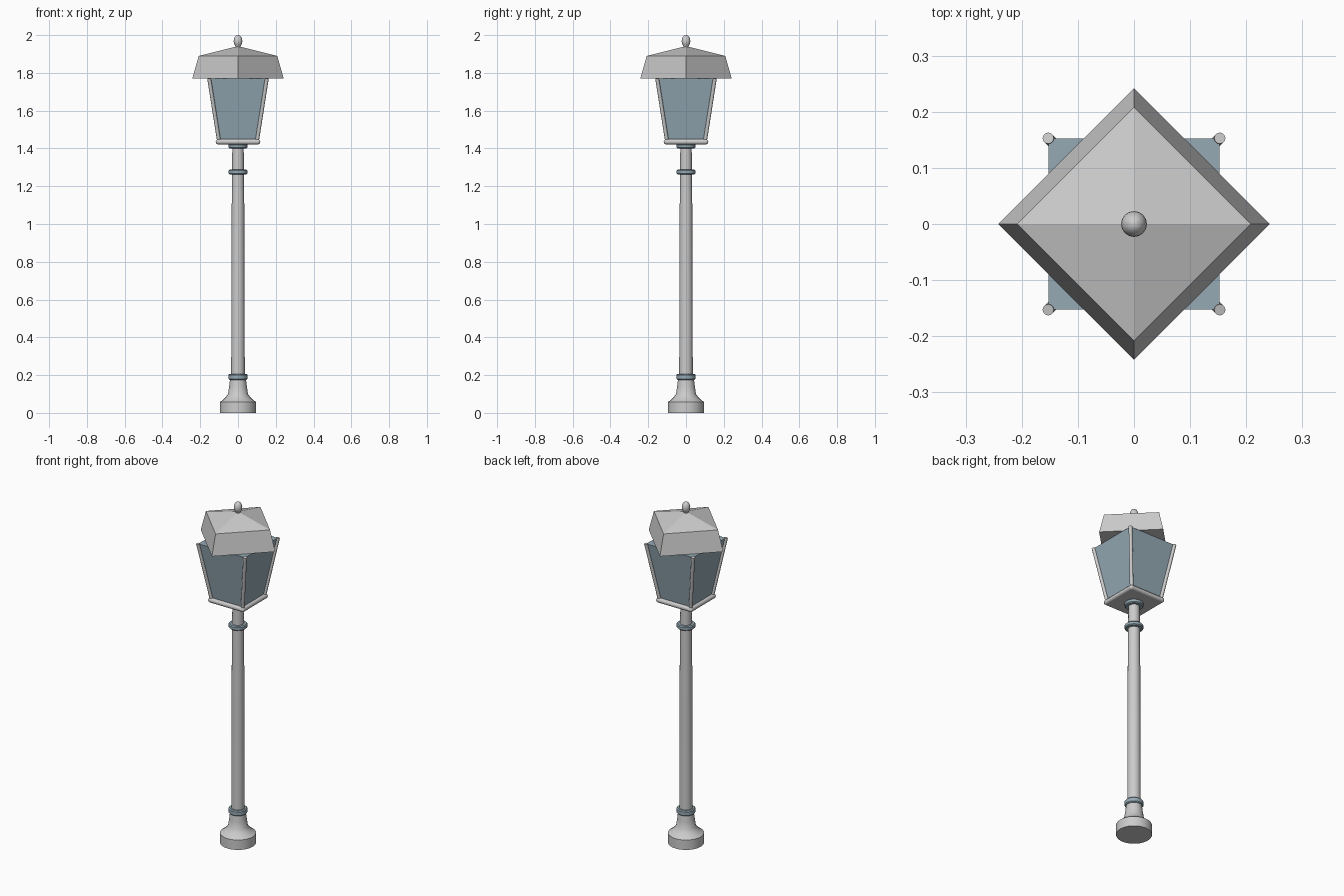
import bpy, bmesh, math
from mathutils import Vector

if "Cube" in bpy.data.objects:
    bpy.data.objects.remove(bpy.data.objects["Cube"])

blue = bpy.data.materials.new("blue_grey")
blue.diffuse_color = (0.30, 0.40, 0.46, 1)
blue.use_nodes = True
blue.node_tree.nodes["Principled BSDF"].inputs["Base Color"].default_value = blue.diffuse_color


def finish(name, bm, mat=None, smooth=True):
    bmesh.ops.recalc_face_normals(bm, faces=bm.faces)
    me = bpy.data.meshes.new(name)
    bm.to_mesh(me)
    bm.free()
    ob = bpy.data.objects.new(name, me)
    bpy.context.collection.objects.link(ob)
    if mat:
        me.materials.append(mat)
    if smooth:
        bpy.ops.object.select_all(action='DESELECT')
        ob.select_set(True)
        bpy.context.view_layer.objects.active = ob
        bpy.ops.object.shade_smooth_by_angle(angle=math.radians(35))
    return ob


def lathe(name, profile, segs=24, turn=0.0, mat=None, smooth=True):
    """Closed solid from (radius, z) points, bottom to top."""
    bm = bmesh.new()
    rings = []
    for r, z in profile:
        n = 1 if r == 0 else segs
        rings.append([bm.verts.new((r * math.cos(turn + math.tau * i / segs),
                                    r * math.sin(turn + math.tau * i / segs), z))
                      for i in range(n)])
    for a, b in zip(rings, rings[1:]):
        for i in range(segs):
            j = (i + 1) % segs
            quad = [a[i % len(a)], a[j % len(a)], b[j % len(b)], b[i % len(b)]]
            bm.faces.new(list(dict.fromkeys(quad)))
    for ring in (rings[0], rings[-1]):
        if len(ring) > 2:
            bm.faces.new(ring)
    return finish(name, bm, mat, smooth)


def rod(name, p, q, r):
    p, q = Vector(p), Vector(q)
    bm = bmesh.new()
    bmesh.ops.create_cone(bm, cap_ends=True, segments=12, radius1=r, radius2=r,
                          depth=(q - p).length)
    bm.transform(Vector((0, 0, 1)).rotation_difference(q - p).to_matrix().to_4x4())
    bmesh.ops.translate(bm, verts=bm.verts, vec=(p + q) / 2)
    return finish(name, bm)


# Foot and tapered pole
lathe("foot", [(0.096, 0), (0.096, 0.058), (0.085, 0.064), (0.066, 0.082),
               (0.053, 0.10), (0.047, 0.14), (0.042, 0.18)])
lathe("pole", [(0.036, 0.17), (0.035, 0.65), (0.033, 1.13), (0.030, 1.42)])

# Collars
for name, z0, z1 in (("lower_collar", 0.175, 0.206), ("upper_collar", 1.263, 1.288),
                     ("lantern_collar", 1.40, 1.424)):
    lathe(name, [(0.045, z0), (0.050, z0 + 0.005), (0.050, z1 - 0.005), (0.045, z1)],
          mat=blue)

# Lantern floor with rounded rails
d, q = math.sqrt(2), math.pi / 4
lathe("lantern_floor", [(0.106 * d, 1.422), (0.106 * d, 1.445)], 4, q, smooth=False)

# Glass body
lathe("glass", [(0.100 * d, 1.44), (0.152 * d, 1.77)], 4, q, blue, False)

# Rails, rounded corners and corner posts, repeated on four sides
corners = [(1, 1), (-1, 1), (-1, -1), (1, -1)]
for i, (x, y) in enumerate(corners):
    u, v = corners[(i + 1) % 4]
    c = 0.104
    rod("floor_rail", (c * x, c * y, 1.435), (c * u, c * v, 1.435), 0.014)
    bm = bmesh.new()
    bmesh.ops.create_uvsphere(bm, u_segments=12, v_segments=8, radius=0.014)
    bmesh.ops.translate(bm, verts=bm.verts, vec=(c * x, c * y, 1.435))
    finish("rail_corner", bm)
    rod("corner_post", (0.101 * x, 0.101 * y, 1.44), (0.153 * x, 0.153 * y, 1.771), 0.010)

# Roof, turned 45 degrees to the lantern
lathe("roof", [(0.242, 1.771), (0.208, 1.89), (0, 1.942)], 4, smooth=False)

# Finial
lathe("finial", [(0.012, 1.932)] +
      [(0.023 * math.sin(a), 1.968 - 0.032 * math.cos(a))
       for a in (math.pi * k / 10 for k in range(2, 10))] + [(0, 2.0)], 16)
